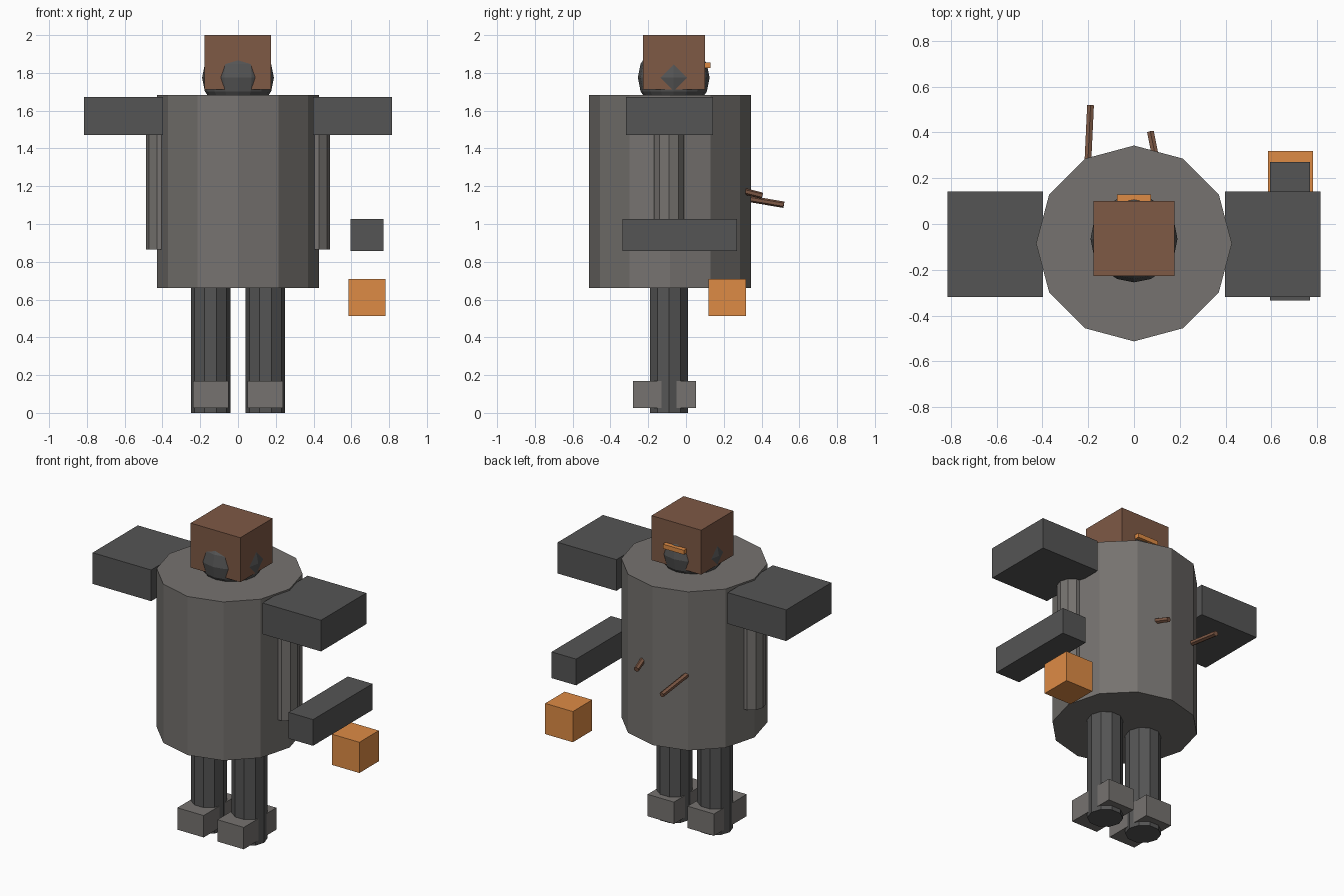
import bpy
import math
from mathutils import Vector

if "Cube" in bpy.data.objects:
    bpy.data.objects.remove(bpy.data.objects["Cube"])


def material(name, rgb):
    m = bpy.data.materials.new(name)
    m.diffuse_color = (*rgb, 1)
    m.use_nodes = True
    m.node_tree.nodes["Principled BSDF"].inputs["Base Color"].default_value = m.diffuse_color
    return m


STONE = material("warm_grey", (0.18, 0.17, 0.16))
DARK = material("dark_grey", (0.09, 0.09, 0.09))
BROWN = material("brown", (0.21, 0.10, 0.06))
ORANGE = material("orange", (0.73, 0.26, 0.06))


def finish(name, mat):
    ob = bpy.context.object
    ob.name = name
    ob.data.materials.append(mat)
    return ob


def box(name, lo, hi, mat):
    lo, hi = Vector(lo), Vector(hi)
    bpy.ops.mesh.primitive_cube_add(size=1, location=(lo + hi) / 2)
    ob = finish(name, mat)
    for v in ob.data.vertices:
        v.co *= hi - lo
    return ob


def rod(name, a, b, radius, sides, mat):
    a, b = Vector(a), Vector(b)
    d = b - a
    bpy.ops.mesh.primitive_cylinder_add(vertices=sides, radius=radius, depth=d.length,
                                        location=(a + b) / 2)
    ob = finish(name, mat)
    if abs(d.x) + abs(d.y) < 1e-6:
        ob.rotation_euler.z = math.pi / 2      # a corner points along x
    else:
        ob.rotation_euler = d.to_track_quat('Z', 'Y').to_euler()
    return ob


# Body barrel
rod("body", (0, -0.085, 0.66), (0, -0.085, 1.683), 0.428, 12, STONE)

# Head ball poking through the square helmet, with a strip at the back
bpy.ops.mesh.primitive_uv_sphere_add(segments=16, ring_count=8, radius=0.19,
                                     location=(0, -0.065, 1.775))
finish("head_ball", DARK)
box("helmet", (-0.178, -0.228, 1.713), (0.176, 0.1, 2.0), BROWN)
box("helmet_strip", (-0.075, 0.09, 1.826), (0.075, 0.129, 1.854), ORANGE)

# Legs, feet, shoulders and upper arms on both sides
for side, s in (("left", -1), ("right", 1)):
    rod(side + "_leg", (s * 0.145, -0.09, 0), (s * 0.145, -0.09, 0.7), 0.105, 10, DARK)
    c = s * 0.143
    box(side + "_foot", (c - 0.094, -0.28, 0.027), (c + 0.094, 0.053, 0.168), STONE)
    c = s * 0.606
    box(side + "_shoulder", (c - 0.209, -0.318, 1.472), (c + 0.209, 0.143, 1.673), DARK)
    rod(side + "_upper_arm", (s * 0.403, -0.09, 0.865), (s * 0.403, -0.09, 1.52), 0.084, 10, STONE)

# Floating forearm and lantern block
box("forearm", (0.595, -0.335, 0.858), (0.77, 0.27, 1.027), DARK)
box("lantern", (0.585, 0.12, 0.512), (0.782, 0.318, 0.71), ORANGE)

# Sticks lodged in the back
rod("long_stick", (-0.205, 0.2, 1.156), (-0.19, 0.518, 1.102), 0.017, 6, BROWN)
rod("short_stick", (0.105, 0.24, 1.19), (0.072, 0.402, 1.15), 0.017, 6, BROWN)
